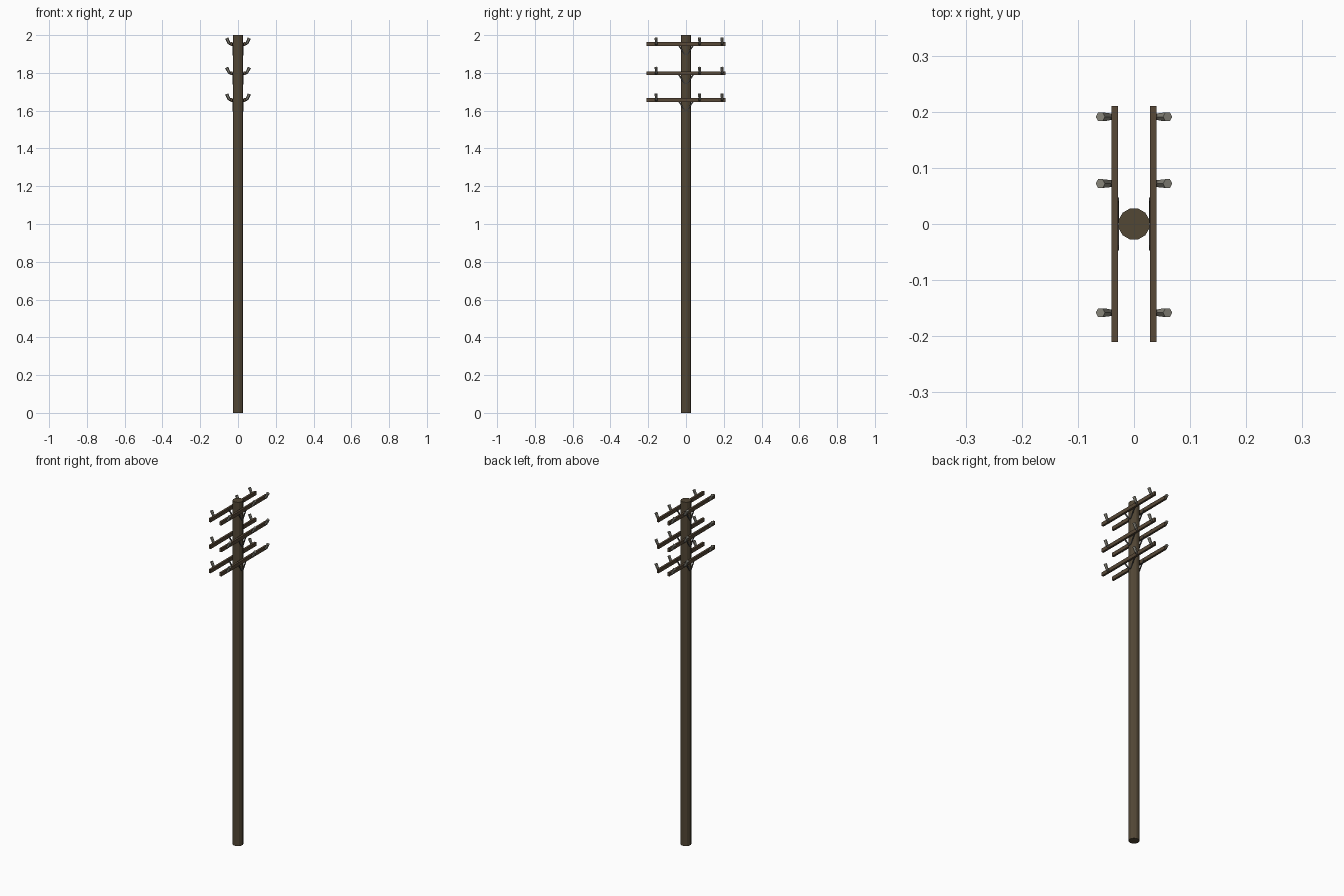
import bpy, math
from mathutils import Vector

if "Cube" in bpy.data.objects:
    bpy.data.objects.remove(bpy.data.objects["Cube"])


def material(name, rgb):
    m = bpy.data.materials.new(name)
    m.diffuse_color = (*rgb, 1)
    m.use_nodes = True
    m.node_tree.nodes["Principled BSDF"].inputs["Base Color"].default_value = m.diffuse_color
    return m


POLE = material("dark brown wood", (0.085, 0.063, 0.036))
ARM = material("brown wood", (0.095, 0.065, 0.038))
GREY = material("grey ceramic", (0.25, 0.24, 0.20))
STEM = material("dull metal", (0.12, 0.11, 0.09))
IRON = material("dark iron", (0.05, 0.048, 0.045))


def finish(name, mat):
    ob = bpy.context.object
    ob.name = name
    ob.data.materials.append(mat)
    return ob


def rod(name, a, b, radius, sides, mat, radius2=None):
    a, b = Vector(a), Vector(b)
    bpy.ops.mesh.primitive_cone_add(
        vertices=sides, radius1=radius, radius2=radius2 or radius,
        depth=(b - a).length, location=(a + b) / 2,
        rotation=(b - a).to_track_quat('Z', 'Y').to_euler())
    return finish(name, mat)


def box(name, loc, size, mat, rot=(0, 0, 0)):
    bpy.ops.mesh.primitive_cube_add(size=1, location=loc, rotation=rot)
    bpy.context.object.scale = size
    return finish(name, mat)


# Pole
bpy.ops.mesh.primitive_cylinder_add(vertices=12, radius=0.0285, depth=2,
                                    location=(0, 0, 1), rotation=(0, 0, math.radians(15)))
finish("pole", POLE)

# Three levels of paired crossarms
for z in (1.953, 1.798, 1.657):
    for s in (-1, 1):
        box("crossarm", (s * 0.0345, 0, z), (0.012, 0.42, 0.021), ARM)

        # V-shaped brace straps between arm and pole
        for t in (-1, 1):
            a = Vector((s * 0.0285, t * 0.044, z + 0.002))
            b = Vector((s * 0.0285, t * 0.004, z - 0.058))
            d = b - a
            box("brace", (a + b) / 2, (0.003, 0.008, d.length), IRON,
                (math.atan2(-d.y, d.z), 0, 0))

        # Bent insulators: stem out of the arm, then a raised cup
        for y in (-0.158, 0.072, 0.191):
            elbow = (s * 0.049, y, z + 0.006)
            rod("insulator_stem", (s * 0.038, y, z - 0.002), elbow, 0.007, 6, STEM)
            rod("insulator_cup", (s * 0.047, y, z + 0.003),
                (s * 0.060, y, z + 0.031), 0.0075, 6, GREY, 0.009)
